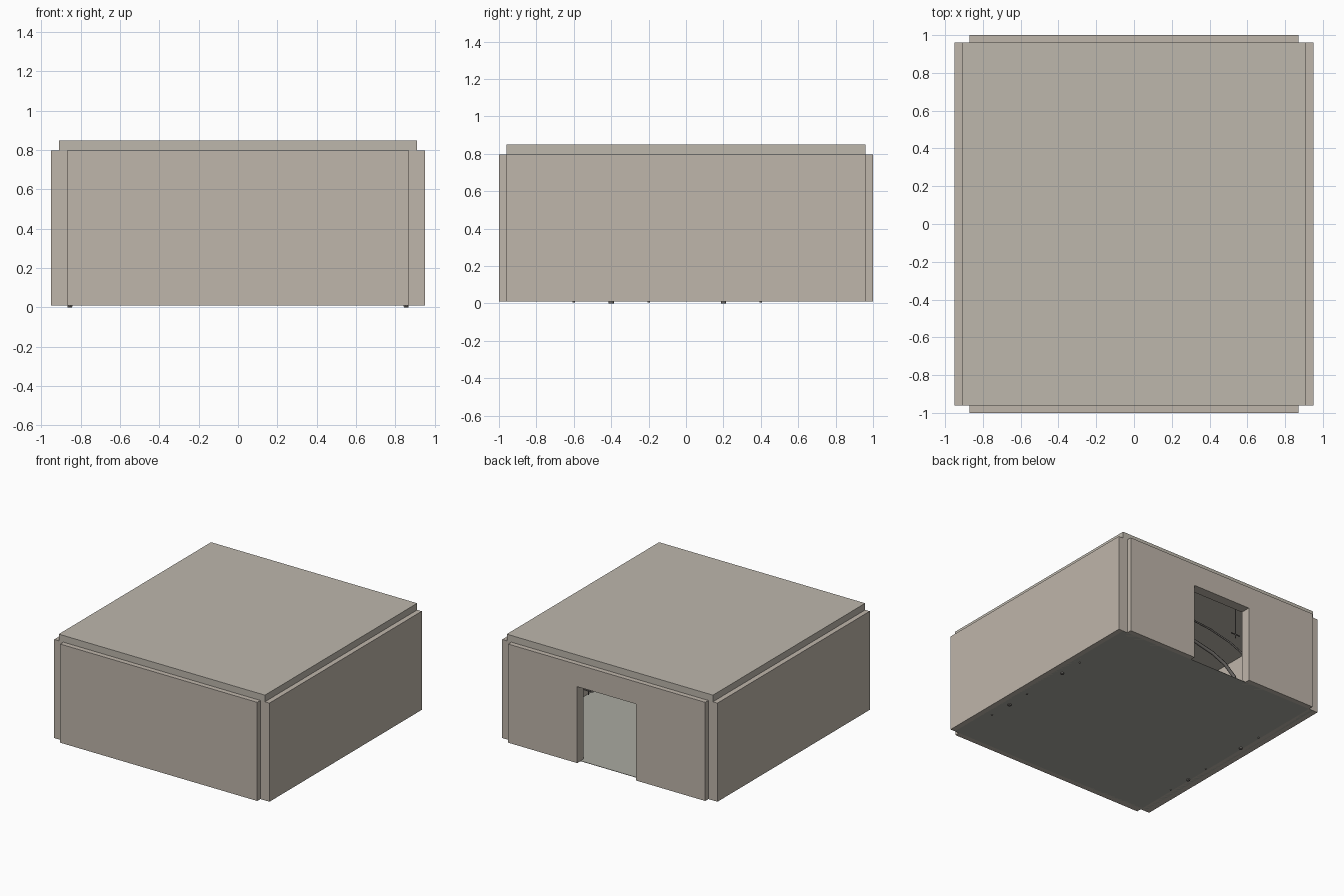
import bpy

if "Cube" in bpy.data.objects:
    bpy.data.objects.remove(bpy.data.objects["Cube"])


def material(name, r, g, b):
    m = bpy.data.materials.new(name)
    m.diffuse_color = (r, g, b, 1)
    m.use_nodes = True
    m.node_tree.nodes["Principled BSDF"].inputs["Base Color"].default_value = m.diffuse_color
    return m


STONE = material("warm_stone", .52, .465, .405)
SLAB = material("roof_stone", .51, .475, .415)
FLOOR = material("floor_stone", .40, .40, .355)
METAL = material("dark_metal", .16, .15, .14)
TOP = .797


def box(name, x0, x1, y0, y1, z0, z1, mat=STONE):
    bpy.ops.mesh.primitive_cube_add(size=1, location=((x0+x1)/2, (y0+y1)/2, (z0+z1)/2))
    o = bpy.context.object
    o.name = name
    o.scale = (x1-x0, y1-y0, z1-z0)
    bpy.ops.object.transform_apply(location=False, rotation=False, scale=True)
    o.data.materials.append(mat)
    return o


def tube(name, pts, r):
    c = bpy.data.curves.new(name, 'CURVE')
    c.dimensions = '3D'
    c.bevel_depth = r
    c.bevel_resolution = 1
    c.use_fill_caps = True
    s = c.splines.new('POLY')
    s.points.add(len(pts)-1)
    for p, q in zip(s.points, pts):
        p.co = (*q, 1)
    c.materials.append(METAL)
    o = bpy.data.objects.new(name, c)
    bpy.context.collection.objects.link(o)
    return o


# shell: floor, roof and walls
box("floor", -.91, .91, -.96, .96, .01, .013, FLOOR)
box("roof", -.91, .91, -.96, .96, TOP, .85, SLAB)
box("front_wall", -.87, .87, -1, -.92, .01, TOP)
for side, s in (("left", -1), ("right", 1)):
    box(side + "_wall", *sorted((s*.87, s*.95)), -.96, .96, .01, TOP)
    box(side + "_door_panel", *sorted((s*.26, s*.87)), .92, 1, .01, TOP)
box("door_lintel", -.26, .26, .92, 1, .62, TOP)

# arched ribs inside, feet just through the floor
half = [(.855, 0), (.85, .25), (.84, .45), (.79, .59), (.70, .665),
        (.58, .715), (.40, .755), (.20, .775)]
arch = [(-x, z) for x, z in half] + [(0, .78)] + [(x, z) for x, z in reversed(half)]
for i, (y, r, foot) in enumerate(((-.6, .007, .005), (-.4, .014, 0), (-.2, .007, .005),
                                  (.2, .014, 0), (.4, .007, .004))):
    tube(f"rib_{i}", [(x, y, max(z, foot)) for x, z in arch], r)

# rail by the door with hanging hooks
tube("door_rail", [(-.87, .8, .73), (.87, .8, .73)], .01)
for side, s in (("left", -1), ("right", 1)):
    tube(side + "_hanger", [(s*.3, .8, .73), (s*.3, .8, .47)], .005)
    tube(side + "_hanger_bar", [(s*.26, .8, .50), (s*.34, .8, .50)], .005)
